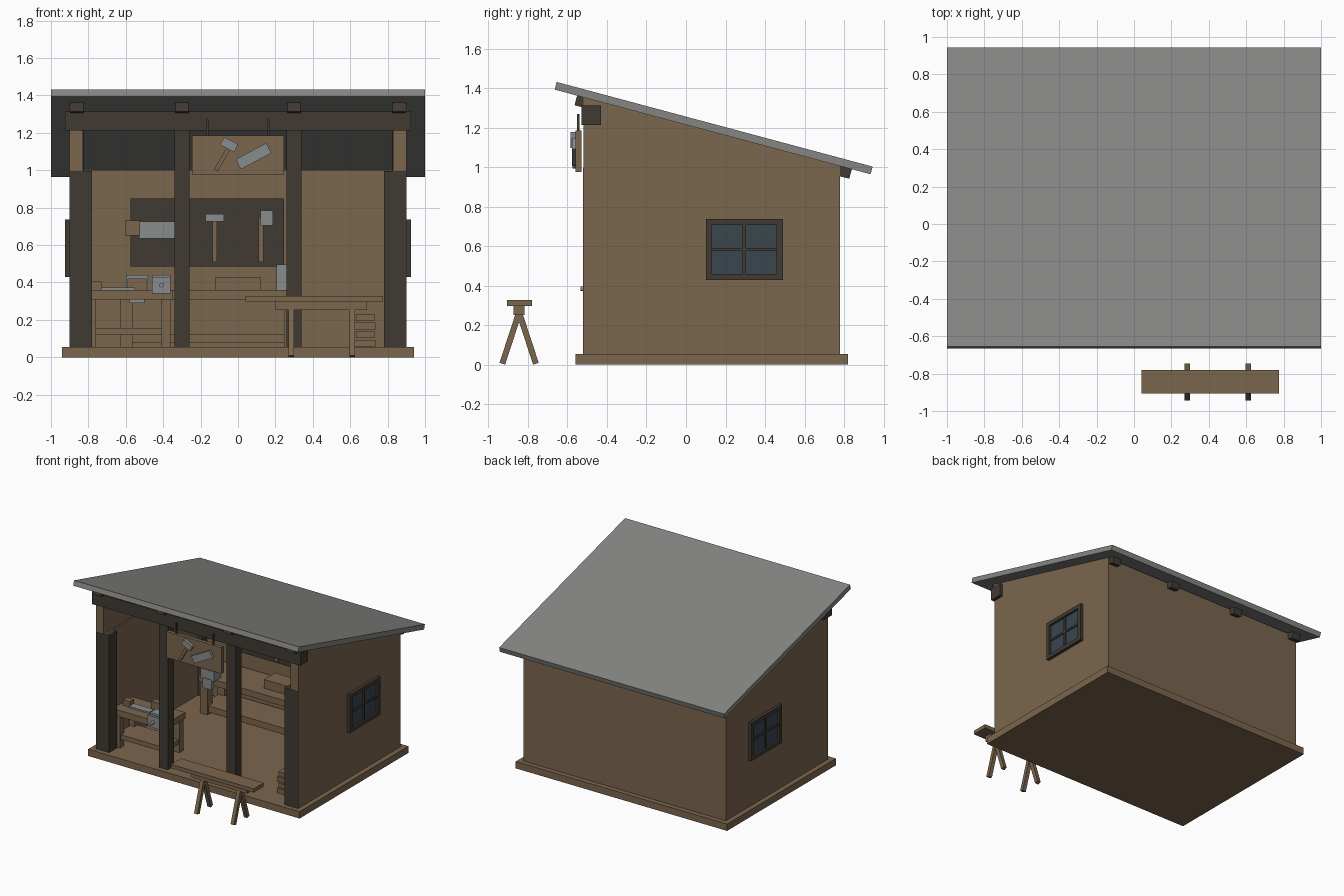
import bpy, bmesh, math
from mathutils import Vector

if "Cube" in bpy.data.objects:
    bpy.data.objects.remove(bpy.data.objects["Cube"])


def mat(name, r, g, b):
    m = bpy.data.materials.new(name)
    m.diffuse_color = (r, g, b, 1)
    m.use_nodes = True
    m.node_tree.nodes["Principled BSDF"].inputs["Base Color"].default_value = m.diffuse_color
    return m


WOOD = mat("brown wood", 0.196, 0.133, 0.075)
DARK = mat("dark timber", 0.053, 0.042, 0.033)
ROOF = mat("grey roofing", 0.235, 0.235, 0.228)
METAL = mat("tool metal", 0.25, 0.265, 0.265)
GLASS = mat("window glass", 0.04, 0.061, 0.078)


def finish(name, bm, m):
    bmesh.ops.recalc_face_normals(bm, faces=bm.faces)
    me = bpy.data.meshes.new(name)
    bm.to_mesh(me)
    bm.free()
    me.materials.append(m)
    ob = bpy.data.objects.new(name, me)
    bpy.context.collection.objects.link(ob)
    return ob


def block(name, m, center, size, rot=(0, 0, 0)):
    bm = bmesh.new()
    bmesh.ops.create_cube(bm, size=1)
    bmesh.ops.scale(bm, vec=size, verts=bm.verts)
    ob = finish(name, bm, m)
    ob.location = center
    ob.rotation_euler = rot
    return ob


def box(name, m, x0, x1, y0, y1, z0, z1):
    return block(name, m, ((x0 + x1) / 2, (y0 + y1) / 2, (z0 + z1) / 2),
                 (x1 - x0, y1 - y0, z1 - z0))


def side_box(name, m, s, x0, x1, *yz):
    a, b = sorted((s * x0, s * x1))
    return box(name, m, a, b, *yz)


def prism_x(name, m, x0, x1, pts):
    """Extrude a (y, z) profile along x."""
    bm = bmesh.new()
    f = bm.faces.new([bm.verts.new((x0, y, z)) for y, z in pts])
    r = bmesh.ops.extrude_face_region(bm, geom=[f])
    bmesh.ops.translate(bm, vec=(x1 - x0, 0, 0),
                        verts=[v for v in r["geom"] if isinstance(v, bmesh.types.BMVert)])
    return finish(name, bm, m)


def rod_y(name, m, x, z, y0, y1, r):
    bm = bmesh.new()
    bmesh.ops.create_cone(bm, cap_ends=True, segments=12, radius1=r, radius2=r, depth=y1 - y0)
    ob = finish(name, bm, m)
    ob.rotation_euler = (math.pi / 2, 0, 0)
    ob.location = (x, (y0 + y1) / 2, z)
    return ob


# Floor and walls
box("floor", WOOD, -0.94, 0.94, -0.56, 0.82, 0, 0.055)
box("back_wall", WOOD, -0.9, 0.9, 0.72, 0.78, 0.055, 1.0)
for s, side in ((-1, "left"), (1, "right")):
    side_box(side + "_wall", WOOD, s, 0.82, 0.90, -0.52, 0.78, 0.055, 0.995)
    prism_x(side + "_gable", WOOD, s * 0.83, s * 0.90,
            [(-0.52, 0.995), (0.78, 0.995), (0.78, 1.006), (-0.52, 1.357)])
    # Corner posts
    side_box(side + "_front_corner_post", DARK, s, 0.78, 0.898, -0.522, -0.42, 0.055, 0.995)
    side_box(side + "_back_corner_post", DARK, s, 0.78, 0.898, 0.66, 0.778, 0.055, 0.995)
    side_box(side + "_middle_post", DARK, s, 0.26, 0.34, -0.52, -0.44, 0.055, 1.22)
    # Window: glass, frame and glazing bars
    side_box(side + "_window_glass", GLASS, s, 0.895, 0.908, 0.12, 0.47, 0.45, 0.715)
    for y0, y1, z0, z1 in ((0.10, 0.132, 0.43, 0.737), (0.458, 0.49, 0.43, 0.737),
                           (0.132, 0.458, 0.43, 0.46), (0.132, 0.458, 0.707, 0.737)):
        side_box(side + "_window_frame", DARK, s, 0.89, 0.925, y0, y1, z0, z1)
    side_box(side + "_window_upright_bar", DARK, s, 0.895, 0.918, 0.287, 0.303, 0.46, 0.707)
    side_box(side + "_window_cross_bar", DARK, s, 0.895, 0.916, 0.132, 0.458, 0.576, 0.592)

# Front beam, rafters and sloping roof
box("front_beam", DARK, -0.925, 0.925, -0.53, -0.43, 1.213, 1.313)
tilt = math.radians(-15)
for x in (-0.86, -0.30, 0.30, 0.86):
    block("rafter", DARK, (x, 0.1375, 1.152), (0.07, 1.44, 0.05), (tilt, 0, 0))
block("roof", ROOF, (0, 0.14, 1.198), (2.0, 1.656, 0.04), (tilt, 0, 0))

# Hanging sign with tool emblem
box("sign_board", WOOD, -0.245, 0.245, -0.56, -0.53, 0.977, 1.187)
for x in (-0.165, 0.163):
    box("sign_hanger", DARK, x - 0.006, x + 0.006, -0.551, -0.539, 1.18, 1.27)
block("sign_hammer_head", METAL, (-0.048, -0.571, 1.137), (0.085, 0.026, 0.048),
      (0, math.radians(27), 0))
block("sign_hammer_handle", WOOD, (-0.083, -0.567, 1.06), (0.022, 0.016, 0.14),
      (0, math.radians(30), 0))
block("sign_blade", METAL, (0.083, -0.568, 1.075), (0.185, 0.018, 0.06),
      (0, math.radians(-28), 0))

# Tool board on the back wall
box("tool_board", DARK, -0.575, 0.245, 0.69, 0.725, 0.485, 0.85)
box("wall_saw_handle", WOOD, -0.605, -0.525, 0.655, 0.692, 0.65, 0.73)
box("wall_saw_blade", METAL, -0.53, -0.28, 0.665, 0.685, 0.635, 0.725)
box("wall_hammer_head", METAL, -0.175, -0.075, 0.65, 0.69, 0.725, 0.765)
box("wall_hammer_handle", WOOD, -0.137, -0.113, 0.66, 0.69, 0.51, 0.725)
box("wall_hatchet_handle", WOOD, 0.11, 0.135, 0.66, 0.69, 0.51, 0.75)
box("wall_hatchet_head", METAL, 0.12, 0.188, 0.65, 0.692, 0.705, 0.785)


def bench(name, x0, x1, y0, y1, leg, z0, z1):
    box(name + "_top", WOOD, x0, x1, y0, y1, 0.31, 0.36)
    box(name + "_shelf", WOOD, x0 + 0.02, x1 - 0.02, y0 + 0.02, y1 - 0.02, z0, z1)
    for xa in (x0 + 0.01, x1 - 0.01 - leg):
        for ya in (y0 + 0.01, y1 - 0.01 - leg):
            box(name + "_leg", WOOD, xa, xa + leg, ya, ya + leg, 0.055, 0.31)


# Back bench with toolbox, vice and plate
bench("back_bench", -0.64, 0.32, 0.41, 0.71, 0.065, 0.075, 0.125)
box("toolbox", WOOD, -0.12, 0.12, 0.50, 0.64, 0.36, 0.43)
box("back_vice_jaw", METAL, -0.60, -0.48, 0.38, 0.47, 0.36, 0.44)
box("back_vice_base", METAL, -0.58, -0.50, 0.375, 0.41, 0.29, 0.37)
box("metal_plate", METAL, 0.205, 0.29, 0.52, 0.60, 0.36, 0.495)

# Side bench with vice, saw and block
bench("side_bench", -0.82, -0.35, -0.42, -0.17, 0.05, 0.12, 0.157)
box("front_vice", METAL, -0.46, -0.36, -0.46, -0.38, 0.36, 0.44)
box("front_vice_jaw", METAL, -0.46, -0.36, -0.49, -0.47, 0.34, 0.43)
rod_y("front_vice_screw", METAL, -0.41, 0.385, -0.535, -0.43, 0.012)
box("bench_saw_handle", WOOD, -0.79, -0.73, -0.33, -0.28, 0.36, 0.405)
box("bench_saw_blade", METAL, -0.73, -0.55, -0.34, -0.28, 0.36, 0.372)
box("plane_body", WOOD, -0.59, -0.49, -0.26, -0.21, 0.36, 0.42)

# Stacked planks inside the right wall
for i in range(4):
    dx = 0.012 * (i % 2)
    box("stacked_plank", WOOD, 0.62 + dx, 0.735 - dx / 2, -0.39, 0.35,
        0.057 + i * 0.046, 0.093 + i * 0.046)

# Sawhorse with a plank across
box("sawhorse_plank", WOOD, 0.04, 0.775, -0.907, -0.78, 0.297, 0.327)
box("sawhorse_beam", WOOD, 0.20, 0.69, -0.873, -0.817, 0.252, 0.297)
for x in (0.285, 0.61):
    for s in (-1, 1):
        top, foot = Vector((x, -0.845, 0.265)), Vector((x, -0.845 + s * 0.085, 0.005))
        block("sawhorse_leg", WOOD, (top + foot) / 2, (0.03, 0.03, (top - foot).length),
              (math.atan2(s * 0.085, 0.26), 0, 0))
